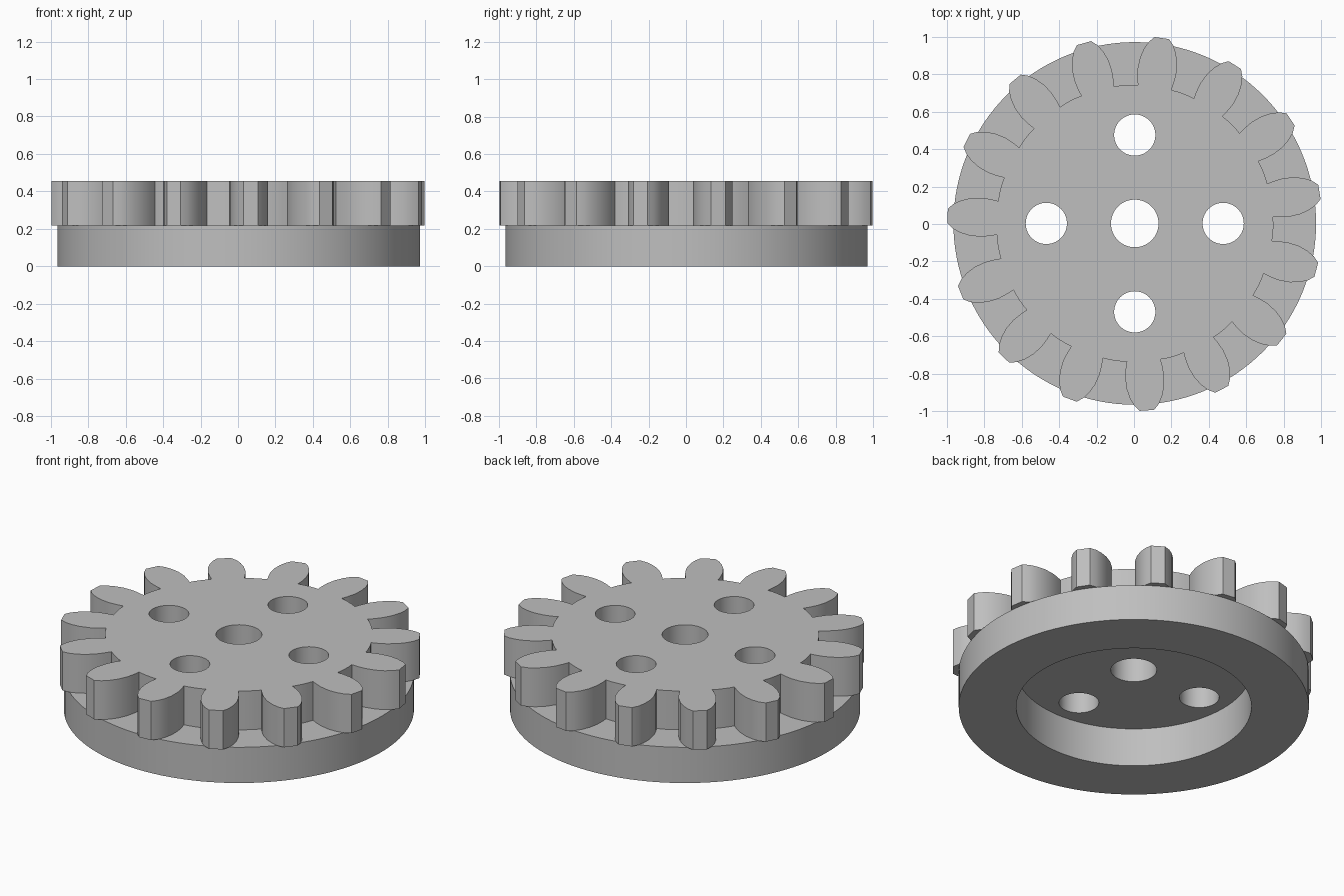
import bpy, bmesh, math
from mathutils import Matrix, Vector

old = bpy.data.objects.get("Cube")
if old:
    bpy.data.objects.remove(old, do_unlink=True)

CENTRE = Vector((0.004, 0.003, 0))
BASE_TOP, GEAR_TOP, RECESS_TOP = 0.218, 0.455, 0.235
TEETH, FIRST_TOOTH, ROOT = 15, math.radians(81.7), 0.74

grey = bpy.data.materials.new("plain_grey")
grey.use_nodes = True
colour = (0.52, 0.52, 0.52, 1)
grey.diffuse_color = colour
grey.node_tree.nodes["Principled BSDF"].inputs["Base Color"].default_value = colour


def prism(name, outline, z0, z1):
    """Extrude a closed counter-clockwise outline from z0 to z1."""
    bm = bmesh.new()
    face = bm.faces.new([bm.verts.new((p[0], p[1], z0)) for p in outline])
    new = bmesh.ops.extrude_face_region(bm, geom=[face], use_keep_orig=True)
    top = [v for v in new["geom"] if isinstance(v, bmesh.types.BMVert)]
    bmesh.ops.translate(bm, verts=top, vec=(0, 0, z1 - z0))
    bmesh.ops.recalc_face_normals(bm, faces=bm.faces)
    mesh = bpy.data.meshes.new(name)
    bm.to_mesh(mesh)
    bm.free()
    mesh.materials.append(grey)
    obj = bpy.data.objects.new(name, mesh)
    bpy.context.collection.objects.link(obj)
    return obj


def circle(radius, x=0, y=0, sides=64):
    steps = [math.tau * i / sides for i in range(sides)]
    return [(x + radius * math.cos(a), y + radius * math.sin(a)) for a in steps]


def gear_outline():
    # one flank as (distance from centre, half width), mirrored for the other
    flank = [(0.733, 0.09), (0.77, 0.098), (0.82, 0.104), (0.88, 0.1),
             (0.93, 0.086), (0.97, 0.066), (1.0, 0.039)]
    tooth = [(r, -w) for r, w in flank] + [(r, w) for r, w in reversed(flank)]
    pitch = math.tau / TEETH
    # points along the root between two teeth
    tooth += [(ROOT * math.cos(pitch * f), ROOT * math.sin(pitch * f))
              for f in (0.4, 0.5, 0.6)]
    points = []
    for i in range(TEETH):
        turn = Matrix.Rotation(FIRST_TOOTH + i * pitch, 2)
        points += [turn @ Vector(p) for p in tooth]
    return points


def cut(obj, cutters):
    """Subtract the cutters and bake the result."""
    for c in cutters:
        mod = obj.modifiers.new("cut", 'BOOLEAN')
        mod.operation, mod.solver, mod.object = 'DIFFERENCE', 'EXACT', c
    bpy.context.view_layer.update()
    deps = bpy.context.evaluated_depsgraph_get()
    baked = bpy.data.meshes.new_from_object(obj.evaluated_get(deps))
    obj.modifiers.clear()
    obj.data = baked


# main parts
base = prism("base_ring", circle(0.968, sides=128), 0, BASE_TOP)
gear = prism("toothed_wheel", gear_outline(), BASE_TOP, GEAR_TOP)

# underside recess, centre bore and four bolt holes
recess = prism("recess_cutter", circle(0.65, sides=96), -0.1, RECESS_TOP)
holes = [prism("bore_cutter", circle(0.127), -0.1, 0.6)]
for i in range(4):
    a = math.pi / 2 * i
    holes.append(prism("hole_cutter", circle(0.11, 0.472 * math.cos(a), 0.472 * math.sin(a)),
                       -0.1, 0.6))
cut(base, [recess])
cut(gear, [recess] + holes)
for c in [recess] + holes:
    bpy.data.objects.remove(c, do_unlink=True)

# placement and smooth round walls with crisp edges
bpy.ops.object.select_all(action='DESELECT')
for obj in (base, gear):
    obj.location = CENTRE
    obj.select_set(True)
bpy.context.view_layer.objects.active = gear
bpy.ops.object.shade_smooth_by_angle(angle=math.radians(30))
